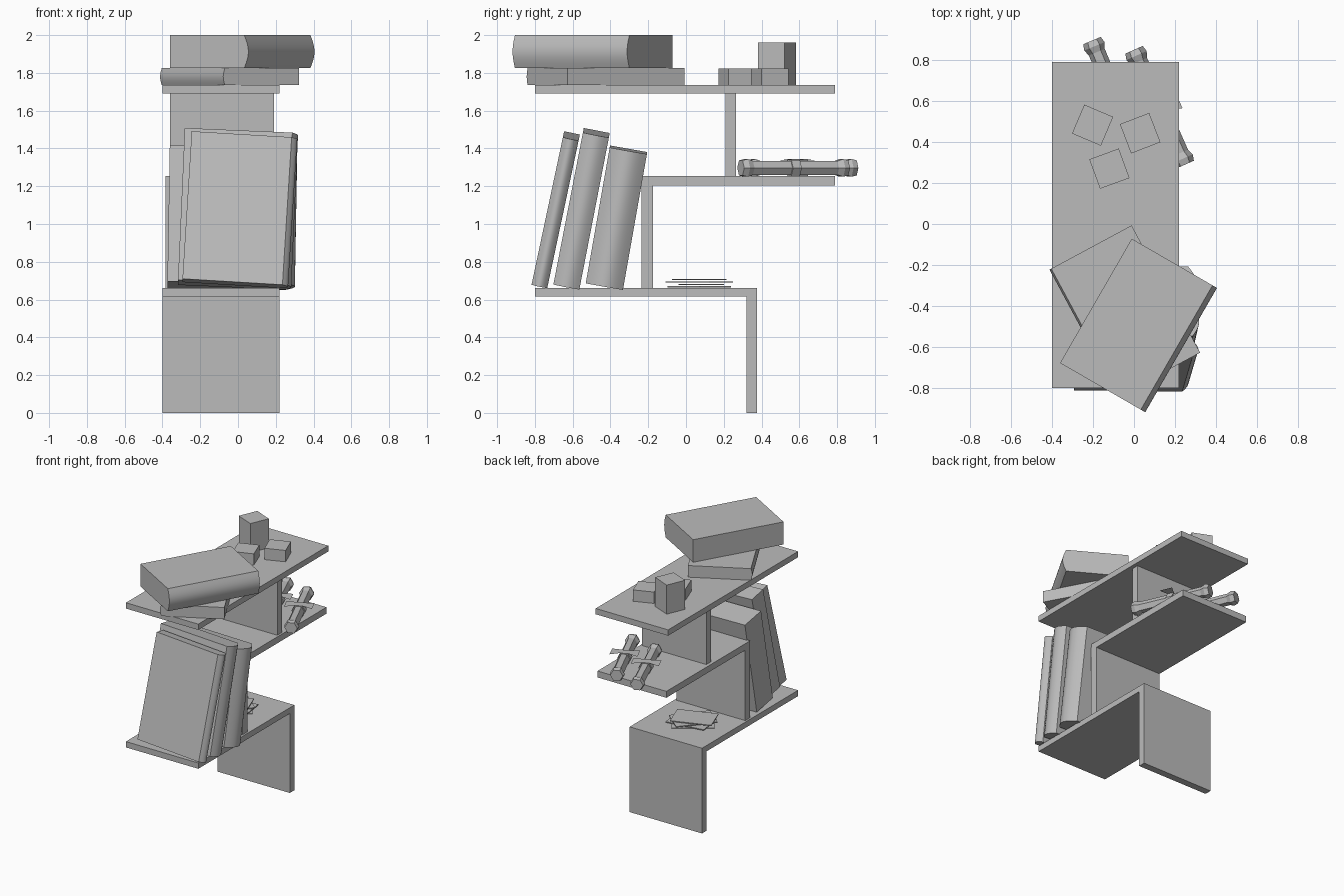
import bpy, bmesh
from math import radians, sin, cos, pi
from mathutils import Matrix, Vector

cube = bpy.data.objects.get("Cube")
if cube:
    bpy.data.objects.remove(cube)

grey = bpy.data.materials.new("plain_grey")
grey.use_nodes = True
grey.diffuse_color = (0.5, 0.5, 0.5, 1)
grey.node_tree.nodes["Principled BSDF"].inputs["Base Color"].default_value = (0.5, 0.5, 0.5, 1)


def finish(name, bm, matrix=Matrix(), smooth=False):
    bmesh.ops.recalc_face_normals(bm, faces=bm.faces)
    mesh = bpy.data.meshes.new(name)
    bm.to_mesh(mesh)
    bm.free()
    mesh.materials.append(grey)
    obj = bpy.data.objects.new(name, mesh)
    obj.matrix_world = matrix
    bpy.context.collection.objects.link(obj)
    if smooth:
        bpy.ops.object.select_all(action='DESELECT')
        obj.select_set(True)
        bpy.context.view_layer.objects.active = obj
        bpy.ops.object.shade_smooth_by_angle(angle=radians(30))
    return obj


def box(name, center, size, turn=0):
    bm = bmesh.new()
    bmesh.ops.create_cube(bm, size=1)
    bmesh.ops.scale(bm, vec=size, verts=bm.verts)
    place = Matrix.Translation(center) @ Matrix.Rotation(radians(turn), 4, 'Z')
    return finish(name, bm, place)


def slab(name, x, y, z):
    """Box given by its ranges."""
    ranges = (x, y, z)
    return box(name, [(a + b) / 2 for a, b in ranges], [b - a for a, b in ranges])


def book(name, center, width, thick, height, bulge, rotation):
    """Block with a rounded spine on its local +x side."""
    bm = bmesh.new()
    outline = [(-width / 2, thick / 2), (-width / 2, -thick / 2)]
    for i in range(13):
        a = pi * (i / 12 - 0.5)
        # shallow arc across the thickness
        v = thick / 2 * (i / 6 - 1)
        outline.append((width / 2 - bulge + bulge * cos(a), v))
    face = bm.faces.new([bm.verts.new((u, v, -height / 2)) for u, v in outline])
    top = bmesh.ops.extrude_face_region(bm, geom=[face])
    moved = [e for e in top["geom"] if isinstance(e, bmesh.types.BMVert)]
    bmesh.ops.translate(bm, vec=(0, 0, height), verts=moved)
    return finish(name, bm, Matrix.Translation(center) @ rotation, True)


def rot(angle, axis):
    return Matrix.Rotation(radians(angle), 4, axis)


# Staggered shelf: boards and upright panels
wide, inner = (-0.40, 0.22), (-0.385, 0.205)
slab("bottom_board", wide, (-0.80, 0.375), (0.615, 0.66))
slab("base_panel", wide, (0.32, 0.375), (0, 0.615))
slab("middle_board", inner, (-0.235, 0.79), (1.205, 1.255))
slab("middle_panel", inner, (-0.235, -0.175), (0.66, 1.205))
slab("top_board", wide, (-0.80, 0.79), (1.69, 1.735))
slab("top_panel", (-0.36, 0.19), (0.21, 0.265), (1.255, 1.69))

# Leaning books
book("front_book", (0.01, -0.69, 1.075), 0.56, 0.085, 0.80, 0.03, rot(-12, 'X') @ rot(3.5, 'Y'))
book("middle_book", (0, -0.553, 1.08), 0.60, 0.14, 0.82, 0.03, rot(-11, 'X') @ rot(2.5, 'Y'))
book("rear_book", (-0.03, -0.368, 1.033), 0.675, 0.20, 0.73, 0.05, rot(-10, 'X') @ rot(1, 'Y'))

# Books lying flat on top
book("lower_flat_book", (-0.045, -0.425, 1.78), 0.455, 0.09, 0.705, 0.01, rot(208.3, 'Z') @ rot(90, 'X'))
book("upper_flat_book", (0.022, -0.495, 1.9125), 0.48, 0.175, 0.70, 0.025, rot(-30, 'Z') @ rot(90, 'X'))

# Toy blocks
box("tall_block", (-0.202, 0.482, 1.8475), (0.153, 0.153, 0.225), -23)
box("right_block", (0.03, 0.443, 1.779), (0.153, 0.153, 0.088), 21)
box("near_block", (-0.12, 0.27, 1.779), (0.153, 0.153, 0.088), 20)

# Loose paper sheets
for i, (turn, dx, dy) in enumerate([(35, 0, 0), (8, 0.01, 0.01), (50, 0, 0), (20, -0.01, 0)]):
    box(f"paper_sheet_{i + 1}", (-0.11 + dx, 0.07 + dy, 0.667 + i * 0.013), (0.30, 0.20, 0.007), turn)


def scroll(name, start, end):
    """Hexagonal roll with flared ends and a tied ribbon."""
    start, end = Vector(start), Vector(end)
    length = (end - start).length
    bm = bmesh.new()
    stations = [(0, 0.046), (0.05, 0.054), (0.1, 0.042), (0.9, 0.042), (0.95, 0.054), (1, 0.046)]
    rings = []
    for t, r in stations:
        rings.append([bm.verts.new((r * cos(k * pi / 3), r * sin(k * pi / 3), (t - 0.5) * length))
                      for k in range(6)])
    for a, b in zip(rings, rings[1:]):
        for k in range(6):
            n = (k + 1) % 6
            bm.faces.new((a[k], a[n], b[n], b[k]))
    bm.faces.new(rings[0])
    bm.faces.new(rings[-1])
    mid = (start + end) / 2
    turn = (end - start).to_track_quat('Z', 'Y').to_matrix().to_4x4()
    finish(name, bm, Matrix.Translation(mid) @ turn)
    # ribbon band and two bow loops
    band = bmesh.new()
    bmesh.ops.create_cone(band, cap_ends=True, segments=6, radius1=0.05, radius2=0.05, depth=0.05,
                          matrix=rot(30, 'Z'))
    finish(name + "_band", band, Matrix.Translation(mid) @ turn)
    bow = bmesh.new()
    for s in (-1, 1):
        quad = [bow.verts.new(p) for p in ((0, -0.02, 0), (s * 0.10, -0.05, -0.01),
                                           (s * 0.10, 0.05, -0.01), (0, 0.02, 0))]
        bow.faces.new(quad)
    bmesh.ops.solidify(bow, geom=bow.faces[:], thickness=0.008)
    heading = Vector((0, 1)).angle_signed((end - start).xy)
    finish(name + "_bow", bow, Matrix.Translation(mid + Vector((0, 0, 0.048))) @ Matrix.Rotation(-heading, 4, 'Z'))


scroll("left_scroll", (0.25, 0.29, 1.297), (0.0, 0.85, 1.297))
scroll("right_scroll", (0.03, 0.33, 1.297), (-0.205, 0.895, 1.297))
